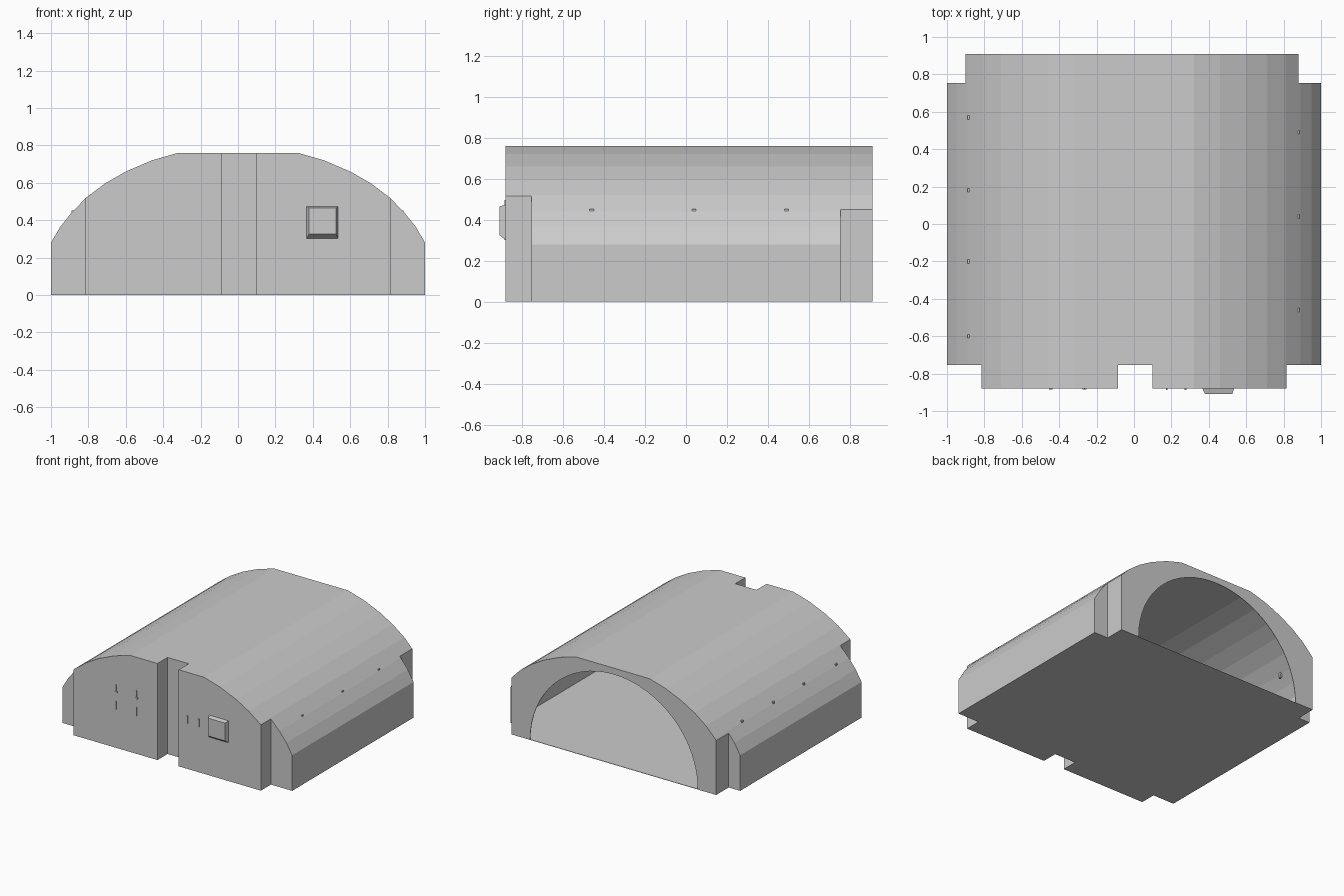
import bpy, bmesh, math
from mathutils import Vector

cube = bpy.data.objects.get("Cube")
if cube:
    bpy.data.objects.remove(cube, do_unlink=True)

grey = bpy.data.materials.new("plain_grey")
grey.use_nodes = True
colour = (0.6, 0.6, 0.6, 1)
grey.diffuse_color = colour
grey.node_tree.nodes["Principled BSDF"].inputs["Base Color"].default_value = colour


def add_object(name, bm):
    mesh = bpy.data.meshes.new(name)
    bm.to_mesh(mesh)
    bm.free()
    mesh.materials.append(grey)
    obj = bpy.data.objects.new(name, mesh)
    bpy.context.collection.objects.link(obj)
    return obj


def prism(name, points, sweep):
    """Extrude a closed outline along a vector."""
    bm = bmesh.new()
    face = bm.faces.new([bm.verts.new(p) for p in points])
    ext = bmesh.ops.extrude_face_region(bm, geom=[face])
    moved = [g for g in ext["geom"] if isinstance(g, bmesh.types.BMVert)]
    bmesh.ops.translate(bm, verts=moved, vec=Vector(sweep))
    bmesh.ops.recalc_face_normals(bm, faces=bm.faces)
    return add_object(name, bm)


def box(name, centre, size):
    x, y, z = (c - s / 2 for c, s in zip(centre, size))
    w, d, h = size
    base = [(x, y, z), (x + w, y, z), (x + w, y + d, z), (x, y + d, z)]
    return prism(name, base, (0, 0, h))


FRONT, BACK, STEP = -0.88, 0.91, 0.755

# Vault cross-section, right half mirrored to the left
arc = [(1, 0.28), (0.95, 0.365), (0.89, 0.44), (0.81, 0.522),
       (0.71, 0.597), (0.6, 0.66), (0.46, 0.72), (0.32, 0.76)]
profile = [(1, 0)] + arc + [(-x, z) for x, z in reversed(arc)] + [(-1, 0)]
body = prism("vault_shell", [(x, -1.1, z) for x, z in profile], (0, 2.2, 0))

# Notched footprint that trims the vault
plan = [(-1.1, -STEP), (-0.815, -STEP), (-0.815, FRONT), (-0.085, FRONT),
        (-0.085, -STEP), (0.1, -STEP), (0.1, FRONT), (0.815, FRONT),
        (0.815, -STEP), (1.1, -STEP), (1.1, STEP), (0.88, STEP),
        (0.88, BACK), (-0.9, BACK), (-0.9, STEP), (-1.1, STEP)]
cutter = prism("footprint_cutter", [(x, y, -0.1) for x, y in plan], (0, 0, 1))
cutter.hide_render = True
cut = body.modifiers.new("trim", "BOOLEAN")
cut.operation = "INTERSECT"
cut.solver = "EXACT"
cut.object = cutter
graph = bpy.context.evaluated_depsgraph_get()
bm = bmesh.new()
bm.from_object(body, graph)
body.modifiers.clear()
bpy.data.objects.remove(cutter, do_unlink=True)

# Open the back and replace it with a wall around a round archway
ends = [f for f in bm.faces if f.normal.y > 0.9 and f.calc_center_median().y > BACK - 0.01]
rim = {v for f in ends for v in f.verts}
outer = sorted((v for v in rim if v.co.z > 0.001), key=lambda v: -v.co.x)
low = sorted((v for v in rim if v.co.z <= 0.001), key=lambda v: -v.co.x)
bmesh.ops.delete(bm, geom=ends, context="FACES_ONLY")
steps = 32
arch = [bm.verts.new((-0.01 - 0.73 * math.cos(math.pi * i / steps), BACK,
                      0.71 * math.sin(math.pi * i / steps))) for i in range(steps + 1)]
bm.faces.new([low[0]] + outer + [low[-1]] + arch)
bmesh.ops.recalc_face_normals(bm, faces=bm.faces)
for f in bm.faces:
    f.material_index = 0
bm.to_mesh(body.data)
bm.free()

# Thin walls
thin = body.modifiers.new("wall_thickness", "SOLIDIFY")
thin.thickness = 0.004
thin.offset = -1

# Tapered box on the front wall
bm = bmesh.new()
rings = []
for y, x0, x1, z0, z1 in ((FRONT + 0.002, 0.365, 0.535, 0.3, 0.475),
                          (BACK * -1, 0.38, 0.525, 0.325, 0.465)):
    rings.append([bm.verts.new(p) for p in ((x0, y, z0), (x1, y, z0), (x1, y, z1), (x0, y, z1))])
for ring in rings:
    bm.faces.new(ring)
for i in range(4):
    j = (i + 1) % 4
    bm.faces.new((rings[0][i], rings[0][j], rings[1][j], rings[1][i]))
bmesh.ops.recalc_face_normals(bm, faces=bm.faces)
add_object("front_box", bm)

# Small slivers standing out of the front wall
for x in (-0.445, -0.265):
    for z in (0.335, 0.465):
        box("front_pin", (x, FRONT, z), (0.006, 0.012, 0.065))
    box("front_pin_bar", (x, FRONT, 0.44), (0.02, 0.012, 0.012))
for x in (0.175, 0.275):
    box("front_hook", (x, FRONT, 0.39), (0.01, 0.014, 0.06))

# Small pegs inside the side walls, tips just through the roof
for x, rows in ((-0.885, (0.57, 0.18, -0.2, -0.6)), (0.88, (0.49, 0.04, -0.46))):
    for y in rows:
        box("wall_peg", (x, y, 0.43), (0.012, 0.02, 0.045))
